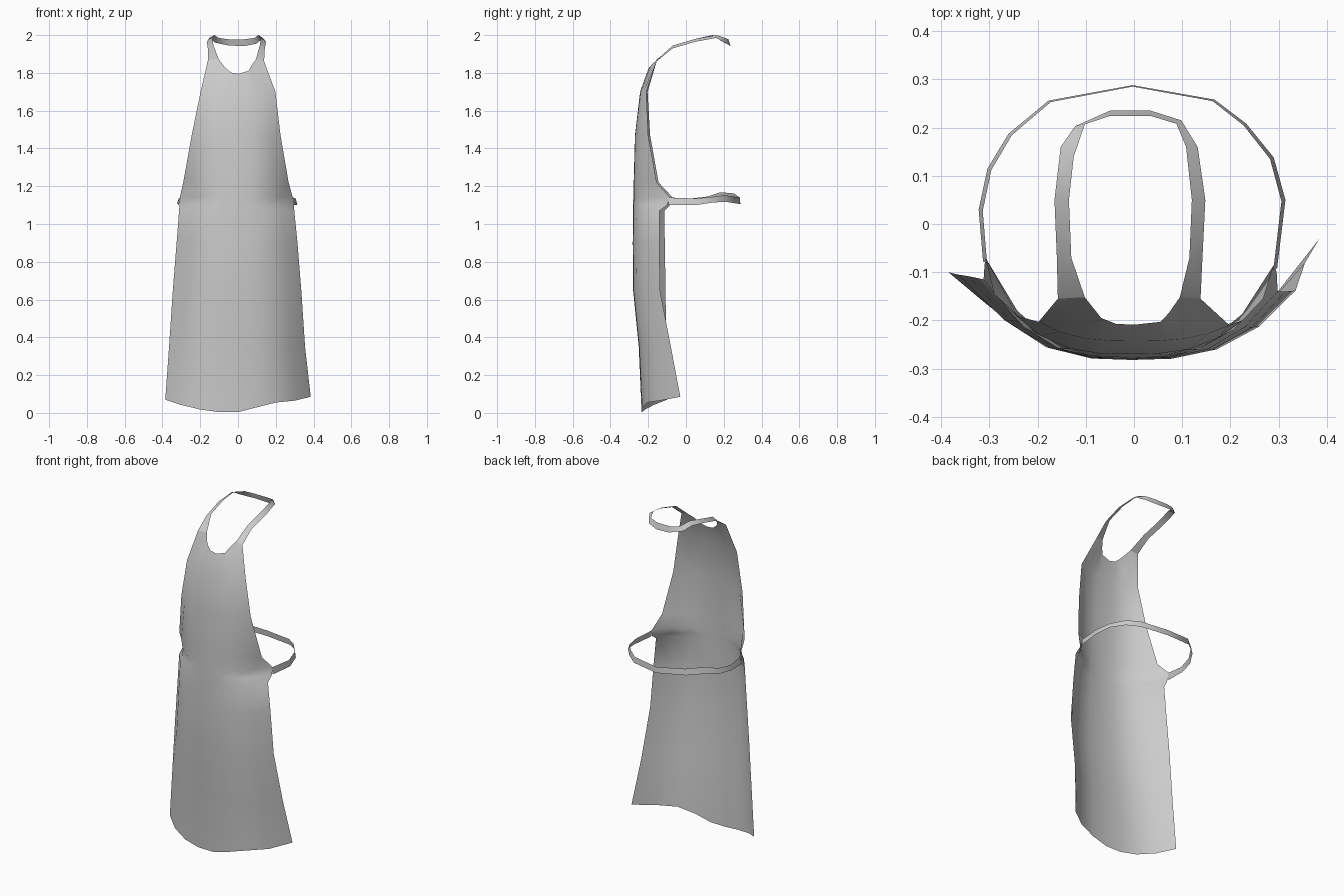
import bpy

cloth = bpy.data.materials.new("light grey cloth")
cloth.diffuse_color = (0.6, 0.6, 0.6, 1)


def sheet(name, rows):
    """Skin a grid of points (equal-length rows) into one smooth cloth sheet."""
    n = len(rows[0])
    verts = [p for r in rows for p in r]
    faces = [(i * n + j, i * n + j + 1, (i + 1) * n + j + 1, (i + 1) * n + j)
             for i in range(len(rows) - 1) for j in range(n - 1)]
    me = bpy.data.meshes.new(name)
    me.from_pydata(verts, [], faces)
    me.materials.append(cloth)
    for f in me.polygons:
        f.use_smooth = True
    ob = bpy.data.objects.new(name, me)
    bpy.context.collection.objects.link(ob)
    return ob


# Apron body: each level is z, left x, left y, middle y, right x, right y
levels = [
    (0.35, -.365, -.105, -.250, .355, -.08),
    (0.65, -.345, -.108, -.280, .335, -.138),
    (0.90, -.325, -.112, -.282, .315, -.140),
    (1.07, -.312, -.115, -.280, .298, -.140),
    (1.10, -.310, -.085, -.280, .296, -.100),
    (1.14, -.308, -.070, -.279, .290, -.085),
    (1.22, -.290, -.145, -.277, .268, -.155),
    (1.47, -.245, -.190, -.270, .225, -.200),
    (1.70, -.198, -.203, -.243, .198, -.210),
]
T = [-1, -.78, -.52, -.26, 0, .26, .52, .78, 1]


def section(z, xl, yl, ym, xr, yr):
    pts = []
    for t in T:
        x = (xl + xr) / 2 + t * (xr - xl) / 2
        edge = yl if t < 0 else yr
        pts.append((x, ym + (edge - ym) * abs(t) ** 3, z))
    return pts


# Wavy hem and scooped neckline close the sheet below and above
hem_z = [.07, .042, .018, .004, .004, .03, .055, .065, .085]
hem = [(p[0], p[1], z) for p, z in
       zip(section(0, -.385, -.10, -.235, .385, -.03), hem_z)]
neckline = [(-.158, -.155, 1.872), (-.102, -.152, 1.872), (-.068, -.195, 1.828),
            (-.038, -.207, 1.802), (0, -.209, 1.795), (.055, -.203, 1.81),
            (.072, -.185, 1.84), (.095, -.152, 1.872), (.138, -.155, 1.862)]
sheet("apron_body", [hem] + [section(*l) for l in levels] + [neckline])

# Neck strap: inner x, y, z then outer x, y, z
neck = [
    (-.102, -.152, 1.872, -.158, -.155, 1.872),
    (-.130, -.070, 1.945, -.160, -.070, 1.930),
    (-.135, .050, 1.980, -.165, .050, 1.965),
    (-.125, .140, 2.000, -.152, .160, 1.985),
    (-.102, .207, 1.985, -.122, .203, 1.960),
    (-.050, .224, 1.978, -.050, .235, 1.945),
    (.035, .224, 1.978, .035, .235, 1.942),
    (.088, .208, 1.985, .098, .215, 1.955),
    (.108, .160, 2.000, .132, .160, 1.985),
    (.120, .050, 1.980, .148, .050, 1.965),
    (.115, -.070, 1.945, .142, -.070, 1.930),
    (.095, -.152, 1.872, .138, -.155, 1.862),
]
sheet("neck_strap", [[r[:3], r[3:]] for r in neck])

# Waist strap: x, y, bottom z, top z, running round the back
waist = [
    (-.309, -.078, 1.10, 1.14), (-.318, .03, 1.108, 1.135),
    (-.300, .115, 1.115, 1.145), (-.257, .187, 1.13, 1.168),
    (-.175, .256, 1.125, 1.162), (-.003, .288, 1.105, 1.14),
    (.165, .258, 1.11, 1.145), (.230, .208, 1.118, 1.152),
    (.286, .138, 1.113, 1.143), (.310, .05, 1.10, 1.135),
    (.293, -.092, 1.10, 1.14),
]
sheet("waist_strap", [[(x + .004 * x / .3, y, b), (x - .004 * x / .3, y - .003, t)]
                      for x, y, b, t in waist])
